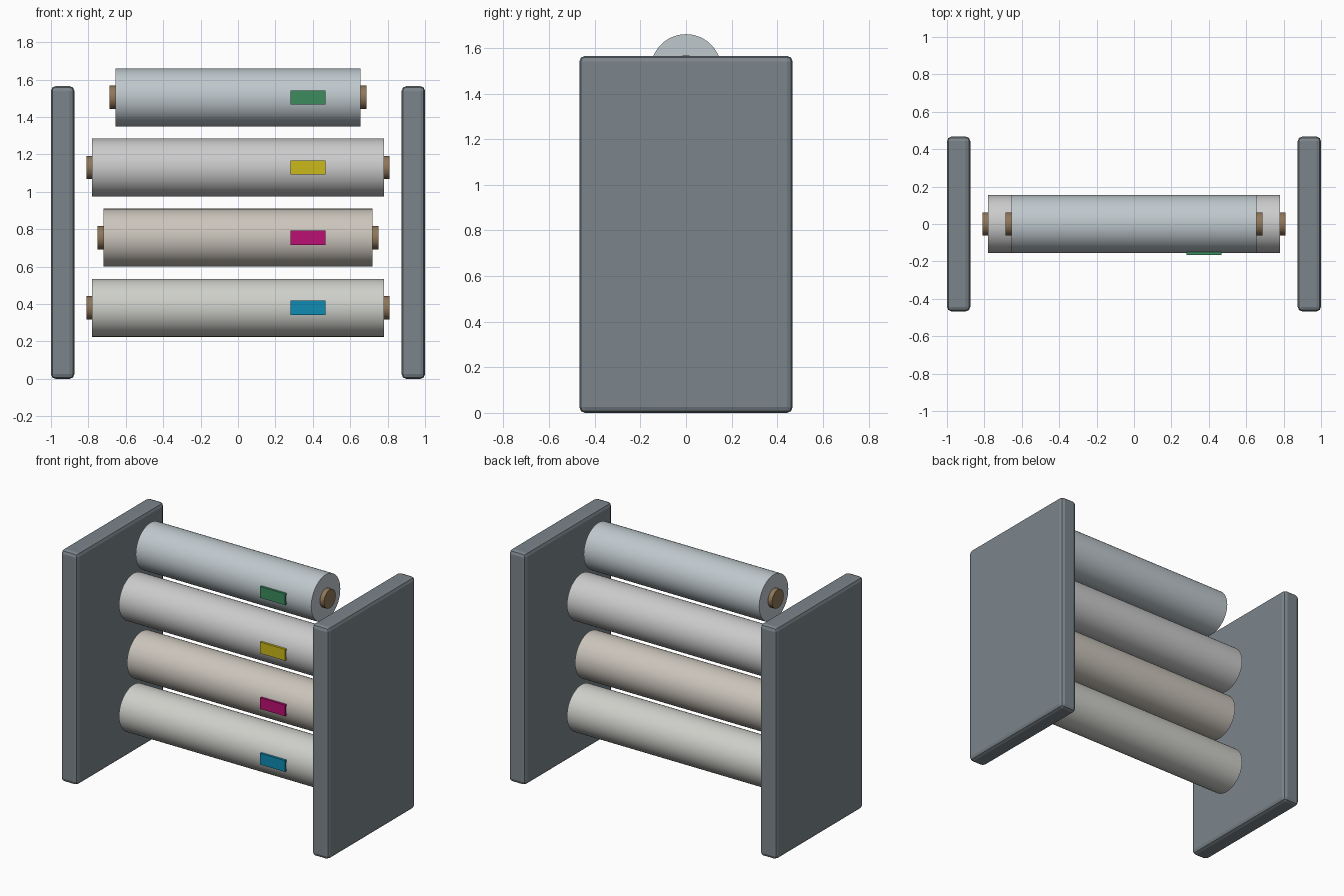
import bpy, math

if "Cube" in bpy.data.objects:
    bpy.data.objects.remove(bpy.data.objects["Cube"])


def material(name, rgb):
    m = bpy.data.materials.new(name)
    m.diffuse_color = (*rgb, 1.0)
    m.use_nodes = True
    m.node_tree.nodes["Principled BSDF"].inputs["Base Color"].default_value = m.diffuse_color
    return m


def finish(ob, name, mat, bevel=0.0, segments=2):
    ob.name = name
    ob.data.materials.append(mat)
    if bevel:
        mod = ob.modifiers.new("soft_edges", 'BEVEL')
        mod.width = bevel
        mod.segments = segments
    return ob


def box(name, centre, size, mat, bevel=0.0, segments=2):
    bpy.ops.mesh.primitive_cube_add(size=1, location=centre)
    ob = bpy.context.object
    ob.scale = size
    bpy.ops.object.transform_apply(location=False, rotation=False, scale=True)
    return finish(ob, name, mat, bevel, segments)


def rod(name, z, radius, length, mat, sides=48):
    # cylinder lying along x
    bpy.ops.mesh.primitive_cylinder_add(
        vertices=sides, radius=radius, depth=length,
        location=(0, 0, z), rotation=(0, math.pi / 2, 0))
    ob = bpy.context.object
    bpy.ops.object.transform_apply(location=False, rotation=True, scale=False)
    bpy.ops.object.shade_smooth_by_angle(angle=math.radians(40))
    return finish(ob, name, mat)


panel_mat = material("slate", (0.20, 0.235, 0.26))
core_mat = material("cardboard", (0.28, 0.18, 0.10))

# Upright side panels
for side, x in (("left", -0.9375), ("right", 0.9375)):
    box(f"{side}_side_panel", (x, 0, 0.7825), (0.125, 0.935, 1.565),
        panel_mat, bevel=0.025)

# Stacked rolls: label, centre height, half length, roll tint, tag colour
rolls = [
    ("bottom", 0.38, 0.78, (0.62, 0.63, 0.59), (0.005, 0.26, 0.45)),
    ("lower", 0.755, 0.72, (0.60, 0.56, 0.50), (0.50, 0.005, 0.17)),
    ("upper", 1.13, 0.78, (0.66, 0.65, 0.65), (0.60, 0.48, 0.01)),
    ("top", 1.505, 0.655, (0.52, 0.58, 0.61), (0.045, 0.26, 0.11)),
]
for label, z, half, tint, tag in rolls:
    rod(f"{label}_roll", z, 0.155, 2 * half, material(f"{label}_sheet", tint))
    # core tube poking out at both ends
    rod(f"{label}_roll_core", z, 0.0625, 2 * (half + 0.031), core_mat, 32)
    # colour tag on the front of the roll
    box(f"{label}_colour_tag", (0.374, -0.154, z), (0.187, 0.022, 0.076),
        material(f"{label}_tag_colour", tag))
